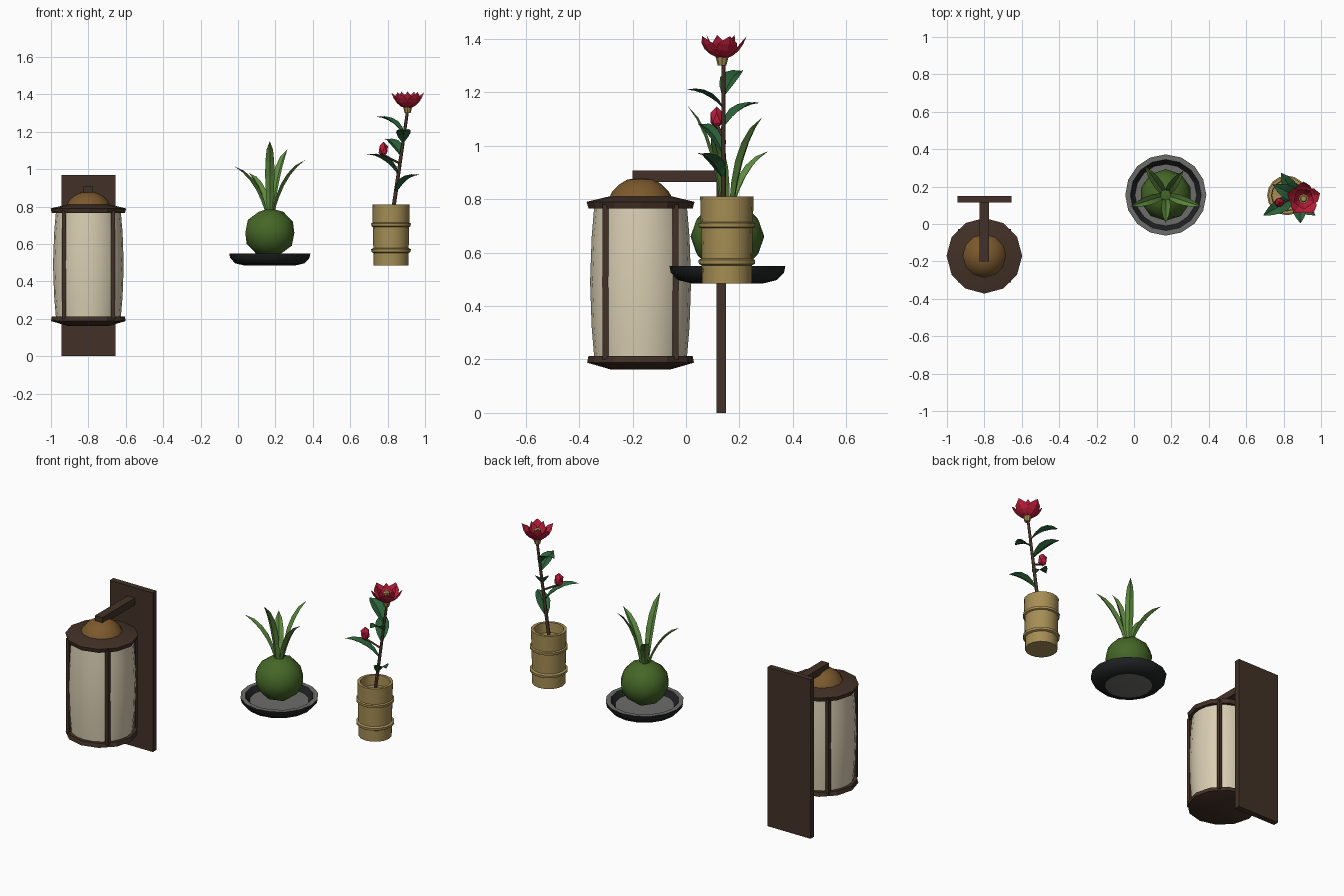
import bpy, bmesh, math
from mathutils import Vector, Matrix

if "Cube" in bpy.data.objects:
    bpy.data.objects.remove(bpy.data.objects["Cube"])

def mat(name, r, g, b):
    m = bpy.data.materials.new(name)
    m.diffuse_color = (r, g, b, 1)
    m.use_nodes = True
    m.node_tree.nodes["Principled BSDF"].inputs["Base Color"].default_value = m.diffuse_color
    return m

WOOD = mat("dark_wood", .055, .031, .02)
AMBER = mat("amber_cap", .2, .1, .026)
PAPER = mat("paper", .70, .62, .45)
BLACK = mat("black_glaze", .014, .015, .016)
GREY = mat("grey_clay", .15, .15, .145)
MOSS = mat("moss_green", .06, .135, .02)
GRASS = mat("blade_green", .11, .25, .05)
LEAF = mat("leaf_green", .025, .12, .04)
RED = mat("crimson", .5, .012, .04)
BAMBOO = mat("bamboo", .38, .27, .09)

def finish(bm, name, mats, angle=None):
    bmesh.ops.recalc_face_normals(bm, faces=bm.faces)
    me = bpy.data.meshes.new(name)
    bm.to_mesh(me)
    bm.free()
    ob = bpy.data.objects.new(name, me)
    bpy.context.collection.objects.link(ob)
    for m in mats:
        me.materials.append(m)
    if angle:
        bpy.ops.object.select_all(action='DESELECT')
        ob.select_set(True)
        bpy.context.view_layer.objects.active = ob
        bpy.ops.object.shade_smooth_by_angle(angle=math.radians(angle))
    return ob

def lathe(name, profile, cx, cy, sides, mats, angle=40, rule=None):
    """Closed solid from (radius, z) points, capped at both ends."""
    bm = bmesh.new()
    rings = []
    for r, z in profile:
        rings.append([bm.verts.new((cx + r * math.cos(2 * math.pi * i / sides),
                                    cy + r * math.sin(2 * math.pi * i / sides), z))
                      for i in range(sides)])
    for a, b in zip(rings, rings[1:]):
        for i in range(sides):
            j = (i + 1) % sides
            bm.faces.new((a[i], a[j], b[j], b[i]))
    bm.faces.new(rings[0])
    bm.faces.new(rings[-1])
    bm.normal_update()
    if rule:
        for f in bm.faces:
            f.material_index = rule(f)
    return finish(bm, name, mats, angle)

def box(name, lo, hi, m):
    bm = bmesh.new()
    lo, hi = Vector(lo), Vector(hi)
    bmesh.ops.create_cube(bm, size=1, matrix=Matrix.Translation((lo + hi) / 2)
                          @ Matrix.Diagonal((*(hi - lo), 1)))
    return finish(bm, name, [m])

def ball(name, c, r, sub, m, smooth):
    bm = bmesh.new()
    bmesh.ops.create_icosphere(bm, subdivisions=sub, radius=1,
                               matrix=Matrix.Translation(c) @ Matrix.Diagonal((*r, 1)))
    return finish(bm, name, [m], smooth)

def blade(name, base, ctrl, tip, widths, m, fold=.25):
    """Folded leaf strip along a quadratic curve, pointed at the tip."""
    base, ctrl, tip = Vector(base), Vector(ctrl), Vector(tip)
    side = (tip - base).cross(Vector((0, 0, 1))).normalized()
    bm = bmesh.new()
    rows, n = [], len(widths)
    for k, w in enumerate(widths):
        t = k / n
        p = base * (1 - t) ** 2 + ctrl * 2 * t * (1 - t) + tip * t * t
        d = ((ctrl - base) * (1 - t) + (tip - ctrl) * t).normalized()
        up = side.cross(d)
        rows.append([bm.verts.new(p + side * s * w / 2 + up * abs(s) * w * fold)
                     for s in (-1, 0, 1)])
    end = bm.verts.new(tip)
    for a, b in zip(rows, rows[1:]):
        for i in (0, 1):
            bm.faces.new((a[i], a[i + 1], b[i + 1], b[i]))
    for i in (0, 1):
        bm.faces.new((rows[-1][i], rows[-1][i + 1], end))
    return finish(bm, name, [m])

def tube(name, a, b, r1, r2, m):
    a, b = Vector(a), Vector(b)
    d = b - a
    bm = bmesh.new()
    bmesh.ops.create_cone(bm, cap_ends=True, segments=6, radius1=r1, radius2=r2, depth=d.length,
                          matrix=Matrix.Translation((a + b) / 2)
                          @ d.to_track_quat('Z', 'Y').to_matrix().to_4x4())
    return finish(bm, name, [m], 70)

# wall lantern
LX, LY = -.8, -.17
box("wall_plate", (-.945, .115, 0), (-.655, .15, .97), WOOD)
box("bracket_arm", (-.825, -.2, .865), (-.775, .12, .907), WOOD)
lathe("paper_shade", [(.172, .19), (.183, .32), (.189, .49), (.183, .66), (.172, .79)],
      LX, LY, 20, [PAPER])
lathe("lantern_top_rim", [(.17, .765), (.195, .765), (.202, .79), (.11, .812)],
      LX, LY, 12, [WOOD], 25)
lathe("lantern_base", [(.11, .162), (.2, .188), (.195, .213), (.17, .213)],
      LX, LY, 12, [WOOD], 25)
lathe("lantern_dome", [(.118, .805), (.105, .83), (.08, .855), (.05, .873), (.02, .878)],
      LX, LY, 12, [AMBER])
for i, (sx, sy) in enumerate([(-1, -1), (1, -1), (1, 1), (-1, 1)]):
    x, y = LX + sx * .131, LY + sy * .131
    box(f"lantern_rib_{i}", (x - .011, y - .011, .2), (x + .011, y + .011, .78), WOOD)

# moss ball on a dish, flat faces of the dish are bare clay
PX, PY = .17, .155
lathe("dish", [(.135, .485), (.185, .497), (.212, .525), (.217, .55), (.19, .55),
               (.165, .52)], PX, PY, 16, [BLACK, GREY],
      rule=lambda f: 1 if abs(f.normal.z) > .99 else 0)
ball("moss_ball", (PX, PY, .66), (.138, .138, .132), 2, MOSS, 60)
for i, (az, r, z) in enumerate([(270, .15, 1.15), (342, .2, 1.05), (54, .16, 1.105),
                                (126, .19, .98), (198, .2, 1.016)]):
    u = Vector((math.cos(math.radians(az)), math.sin(math.radians(az)), 0))
    c = Vector((PX, PY, 0))
    blade(f"grass_blade_{i}", c + u * .025 + Vector((0, 0, .77)),
          c + u * r * .4 + Vector((0, 0, .77 + (z - .77) * .72)),
          c + u * r + Vector((0, 0, z)), [.028, .042, .05, .047, .034], GRASS)

# bamboo vase
VX, VY = .818, .153
lathe("bamboo_vase", [(.093, .485), (.095, .6), (.1, .81), (.083, .81), (.08, .75)],
      VX, VY, 16, [BAMBOO])
for i, z in enumerate((.565, .703)):
    lathe(f"vase_ring_{i}", [(.09, z - .015), (.105, z - .007), (.106, z + .007), (.09, z + .015)],
          VX, VY, 16, [BAMBOO])

# camellia stem and leaves
def stem_at(z):
    return Vector((.825 + (z - .75) * .145, .14, z))
tube("stem", stem_at(.75), stem_at(1.32), .011, .008, WOOD)
for i, (bz, tip) in enumerate([(.875, (.97, .045, .97)), (.97, (.69, .045, 1.08)),
                               (1.07, (.785, .275, 1.16)), (1.14, (.89, .003, 1.21)),
                               (1.185, (.74, .21, 1.28))]):
    b, t = stem_at(bz), Vector(tip)
    c = b.lerp(t, .45)
    c.z = t.z - .005
    blade(f"camellia_leaf_{i}", b, c, t, [.008, .055, .078, .072, .045], LEAF, .2)

# bud
ball("bud", (.777, .115, 1.105), (.028, .028, .042), 1, RED, None)
tube("bud_stalk", stem_at(1.03), (.78, .117, 1.075), .006, .006, WOOD)

# open flower: calyx, two rings of petals, stamen
FX, FY = .907, .135
lathe("calyx", [(.016, 1.3), (.026, 1.34)], FX, FY, 8, [BAMBOO])
lathe("stamen", [(.014, 1.33), (.02, 1.385), (.014, 1.392)], FX, FY, 8, [BAMBOO])
F = Vector((FX, FY, 0))
for ring, (n, r, z, w, off) in enumerate([(5, .092, 1.41, .085, 90), (5, .058, 1.415, .06, 126)]):
    for k in range(n):
        a = math.radians(off + 360 * k / n)
        u = Vector((math.cos(a), math.sin(a), 0))
        blade(f"petal_{ring}_{k}", F + u * .012 + Vector((0, 0, 1.325)),
              F + u * r * .75 + Vector((0, 0, 1.34)), F + u * r + Vector((0, 0, z)),
              [w * .35, w * .8, w, w * .85], RED, .15)
